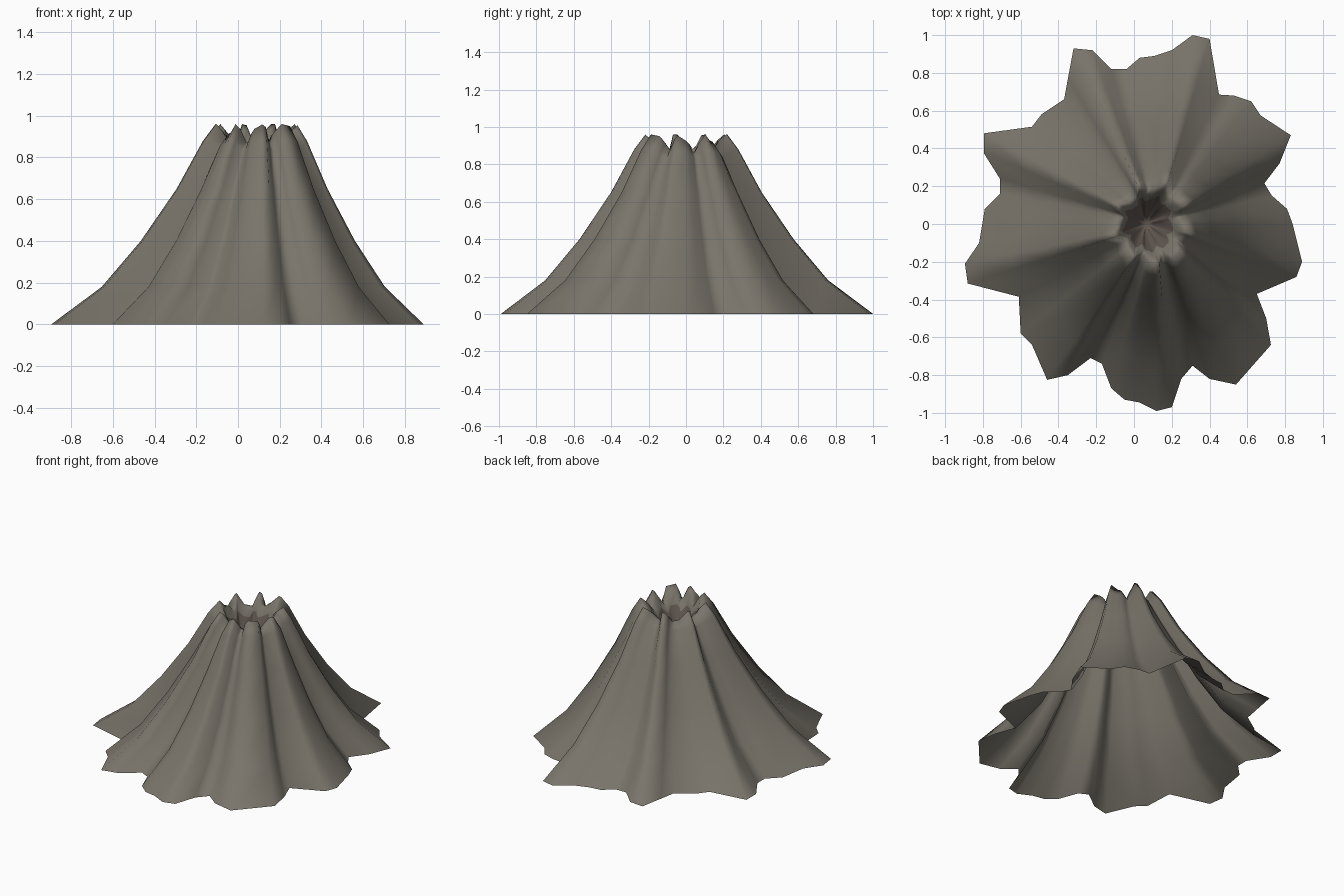
import bpy, bmesh, math

if "Cube" in bpy.data.objects:
    bpy.data.objects.remove(bpy.data.objects["Cube"])

# Ragged foot of the mountain, seen from above (counter-clockwise pairs flipped below)
FOOT = [(.84, 0), (.89, -.20), (.86, -.28), (.65, -.37), (.70, -.50), (.725, -.64),
        (.54, -.85), (.40, -.82), (.31, -.75), (.25, -.82), (.20, -.97), (.12, -.99),
        (.03, -.945), (-.05, -.93), (-.12, -.87), (-.17, -.74), (-.23, -.71), (-.35, -.80),
        (-.46, -.825), (-.54, -.64), (-.60, -.58), (-.61, -.385), (-.88, -.315),
        (-.895, -.21), (-.82, -.10), (-.79, .08), (-.71, .16), (-.71, .24), (-.795, .375),
        (-.795, .48), (-.54, .515), (-.49, .58), (-.37, .66), (-.35, .77), (-.32, .93),
        (-.22, .92), (-.12, .82), (-.04, .82), (.03, .88), (.11, .89), (.20, .92),
        (.31, 1.0), (.40, .98), (.45, .685), (.53, .68), (.62, .65), (.67, .575),
        (.83, .47), (.77, .32), (.69, .215), (.73, .15), (.81, .08)][::-1]
N = len(FOOT)
CX = 0.115       # slope axis
CRATER_X = 0.07  # crater axis

# Ridge (+) or gully (-) strength of each spoke, relative to its neighbours
radius = [math.hypot(x - CX, y) for x, y in FOOT]
ridge = []
for i in range(N):
    near = [radius[(i + k) % N] for k in range(-4, 5)]
    dev = radius[i] / (sum(near) / 9) - 1
    ridge.append(max(-.055, min(.04, .35 * dev)))

# Rings: scale of the foot outline, height, share of ridge height, blend to crater axis
SLOPE = [(1, 0, 0, 0), (.76, .18, 0, 0), (.575, .40, 0, 0), (.405, .65, 0, 0),
         (.28, .86, .5, 0), (.22, .92, 1, 0)]
CRATER = [(.22, .92, 1, 0), (.185, .90, .8, .2), (.15, .84, .4, .5), (.10, .75, .1, .8),
          (.05, .66, 0, 1)]


def make_material(name, color):
    mat = bpy.data.materials.new(name)
    mat.diffuse_color = (*color, 1)
    mat.use_nodes = True
    mat.node_tree.nodes["Principled BSDF"].inputs["Base Color"].default_value = mat.diffuse_color
    return mat


rock = make_material("rock", (.19, .175, .145))
scorched = make_material("scorched_rock", (.12, .095, .08))

bm = bmesh.new()


def ring(scale, z, share, blend):
    cx = CX + (CRATER_X - CX) * blend
    return [bm.verts.new((cx + (x - CX) * scale, y * scale, z + ridge[i] * share))
            for i, (x, y) in enumerate(FOOT)]


# Outer slope running over the rim and down into the crater
rings = [ring(*r) for r in SLOPE + CRATER[1:]]
for j, (low, high) in enumerate(zip(rings, rings[1:])):
    for i in range(N):
        k = (i + 1) % N
        face = bm.faces.new((low[i], low[k], high[k], high[i]))
        face.material_index = int(j > len(SLOPE))

# Crater floor closes in a point
pole = bm.verts.new((CRATER_X, 0, .61))
for i in range(N):
    face = bm.faces.new((rings[-1][i], rings[-1][(i + 1) % N], pole))
    face.material_index = 1

for face in bm.faces:
    face.smooth = True
mesh = bpy.data.meshes.new("volcano_cone")
bm.to_mesh(mesh)
bm.free()
mesh.materials.append(rock)
mesh.materials.append(scorched)
volcano = bpy.data.objects.new("volcano_cone", mesh)
bpy.context.collection.objects.link(volcano)
